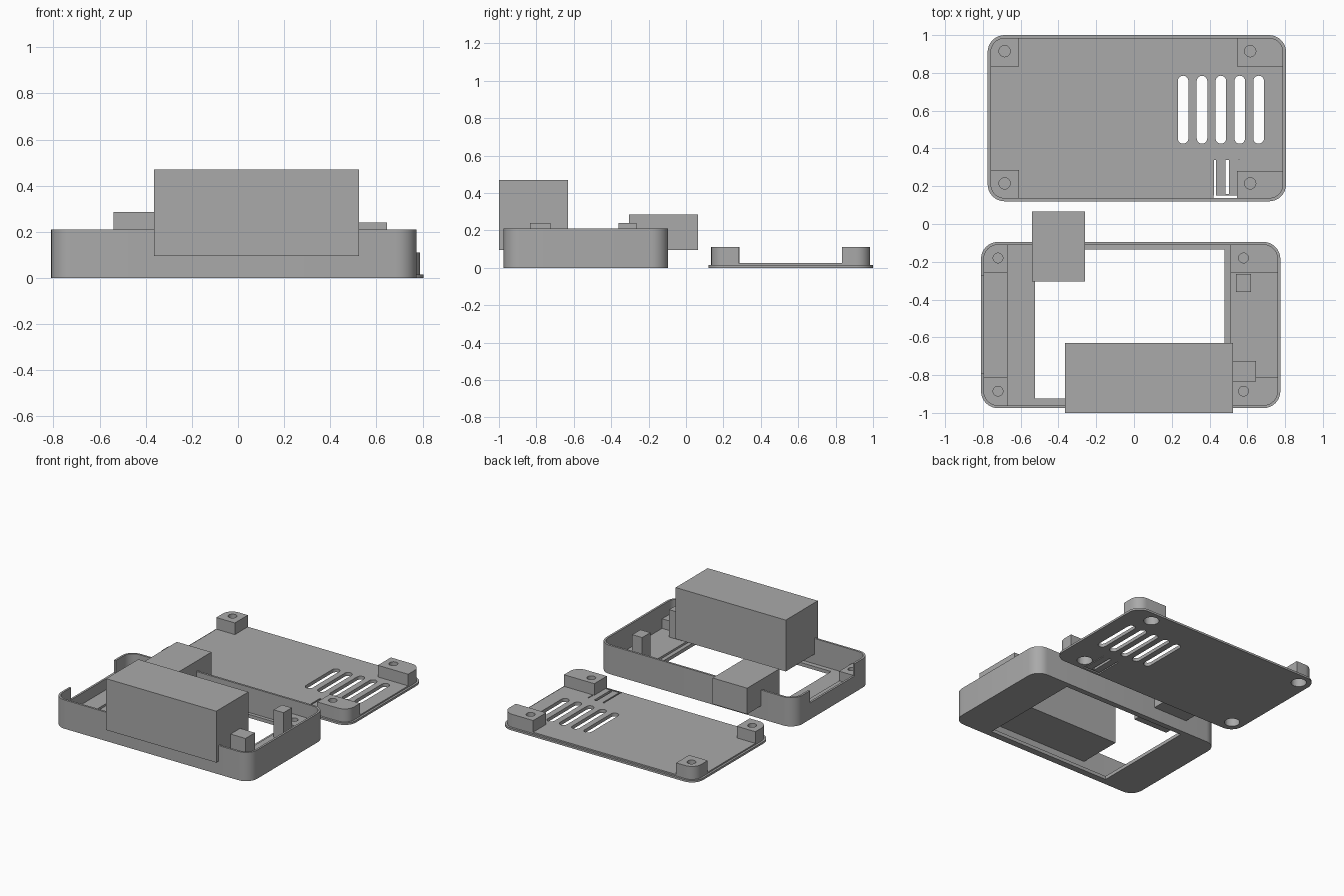
import bpy, bmesh, math

if "Cube" in bpy.data.objects:
    bpy.data.objects.remove(bpy.data.objects["Cube"])

grey = bpy.data.materials.new("plain_grey")
grey.diffuse_color = (0.40, 0.40, 0.40, 1)
grey.use_nodes = True
grey.node_tree.nodes["Principled BSDF"].inputs["Base Color"].default_value = grey.diffuse_color


def prism(name, x0, x1, y0, y1, z0, z1, radii=(0, 0, 0, 0), steps=8):
    """Upright prism; radii run front-left, front-right, back-right, back-left."""
    corners = [(x0, y0, 1, 1), (x1, y0, -1, 1), (x1, y1, -1, -1), (x0, y1, 1, -1)]
    pts = []
    for i, (cx, cy, sx, sy) in enumerate(corners):
        r = radii[i]
        if r == 0:
            pts.append((cx, cy))
            continue
        for k in range(steps + 1):
            a = math.pi + (i + k / steps) * math.pi / 2
            pts.append((cx + sx * r + r * math.cos(a), cy + sy * r + r * math.sin(a)))
    bm = bmesh.new()
    face = bm.faces.new([bm.verts.new((x, y, z0)) for x, y in pts])
    top = bmesh.ops.extrude_face_region(bm, geom=[face])["geom"]
    bmesh.ops.translate(bm, vec=(0, 0, z1 - z0),
                        verts=[v for v in top if isinstance(v, bmesh.types.BMVert)])
    bmesh.ops.recalc_face_normals(bm, faces=bm.faces)
    me = bpy.data.meshes.new(name)
    bm.to_mesh(me)
    bm.free()
    me.materials.append(grey)
    ob = bpy.data.objects.new(name, me)
    bpy.context.collection.objects.link(ob)
    return ob


def disc(name, x, y, r, z0, z1):
    return prism(name, x - r, x + r, y - r, y + r, z0, z1, (r * 0.999,) * 4, 6)


def cut(ob, cutter):
    bpy.context.view_layer.objects.active = ob
    mod = ob.modifiers.new("cut", 'BOOLEAN')
    mod.operation = 'DIFFERENCE'
    mod.solver = 'EXACT'
    mod.object = cutter
    bpy.ops.object.modifier_apply(modifier=mod.name)
    bpy.data.objects.remove(cutter)


def smooth(ob):
    bpy.ops.object.select_all(action='DESELECT')
    ob.select_set(True)
    bpy.context.view_layer.objects.active = ob
    bpy.ops.object.shade_smooth_by_angle(angle=math.radians(30))


# Tray: rounded shell with a floor opening and a notch in the left wall
TX0, TX1, TY0, TY1 = -0.81, 0.775, -0.975, -0.095
W = 0.015
tray = prism("tray", TX0, TX1, TY0, TY1, 0, 0.21, (0.09,) * 4)
cut(tray, prism("cavity", TX0 + W, TX1 - W, TY0 + W, TY1 - W, 0.025, 0.3, (0.075,) * 4))
cut(tray, prism("floor_opening", -0.525, 0.48, -0.925, -0.135, -0.1, 0.1))
cut(tray, prism("side_notch", -0.9, -0.75, -0.79, -0.275, 0.12, 0.3))
smooth(tray)

# Tray corner posts with blind screw holes
for side, x0, x1, hx in (("left", TX0 + 0.01, -0.67, -0.72), ("right", 0.51, TX1 - 0.01, 0.58)):
    for end, y0, y1, hy in (("front", TY0 + 0.01, -0.81, -0.885), ("back", -0.26, TY1 - 0.01, -0.18)):
        idx = {("left", "front"): 0, ("right", "front"): 1,
               ("right", "back"): 2, ("left", "back"): 3}[side, end]
        radii = [0.08 if i == idx else 0 for i in range(4)]
        post = prism(f"tray_post_{end}_{side}", x0, x1, y0, y1, 0.01, 0.11, radii)
        cut(post, disc("pilot_hole", hx, hy, 0.026, 0.04, 0.2))
        smooth(post)

# Low ledges between the posts
prism("left_ledge", TX0 + 0.01, -0.67, -0.82, -0.25, 0.01, 0.04)
prism("right_ledge", 0.51, TX1 - 0.01, -0.82, -0.25, 0.01, 0.04)

# Blocks standing in and across the tray
prism("large_block", -0.365, 0.525, -1.0, -0.63, 0.095, 0.47)
prism("small_block", -0.54, -0.26, -0.305, 0.065, 0.095, 0.285)
prism("front_peg", 0.515, 0.645, -0.835, -0.725, 0.02, 0.24)
prism("back_peg", 0.54, 0.62, -0.36, -0.265, 0.02, 0.24)

# Lid: stepped plate with vent slots and a row of thin flap cuts
LX0, LX1, LY0, LY1 = -0.775, 0.805, 0.12, 1.0
lid = prism("lid_plate", LX0, LX1, LY0, LY1, 0, 0.025, (0.09,) * 4)
rim = prism("rim_step", LX0 - 0.1, LX1 + 0.1, LY0 - 0.1, LY1 + 0.1, 0.015, 0.1)
cut(rim, prism("rim_inner", LX0 + W, LX1 - W, LY0 + W, LY1 - W, -0.1, 0.2, (0.075,) * 4))
cut(lid, rim)
for i in range(5):
    x = 0.26 + 0.1 * i
    cut(lid, prism("vent", x - 0.028, x + 0.028, 0.425, 0.785, -0.1, 0.1, (0.0279,) * 4, 5))
for x0, x1, y0 in ((0.424, 0.434, 0.14), (0.484, 0.503, 0.16), (0.552, 0.558, 0.16)):
    cut(lid, prism("flap_cut", x0, x1, y0, 0.34, -0.1, 0.1))
cut(lid, prism("flap_edge", 0.42, 0.56, 0.137, 0.15, -0.1, 0.1))

# Lid corner posts: screw recess below, blind hole above
PX0, PX1, PY0, PY1 = LX0 + W, LX1 - W, LY0 + W, LY1 - W
posts = [("front_left", PX0, -0.61, PY0, 0.285, -0.685, 0.215),
         ("front_right", 0.545, PX1, PY0, 0.28, 0.615, 0.215),
         ("back_right", 0.545, PX1, 0.835, PY1, 0.615, 0.915),
         ("back_left", PX0, -0.61, 0.835, PY1, -0.685, 0.915)]
for i, (name, x0, x1, y0, y1, hx, hy) in enumerate(posts):
    radii = [0.075 if k == i else 0 for k in range(4)]
    cut(lid, disc("recess", hx, hy, 0.052, -0.1, 0.1))
    post = prism("lid_post_" + name, x0, x1, y0, y1, 0.02, 0.11, radii)
    cut(post, disc("recess", hx, hy, 0.052, -0.1, 0.06))
    cut(post, disc("screw_hole", hx, hy, 0.03, 0.07, 0.2))
    smooth(post)
smooth(lid)
